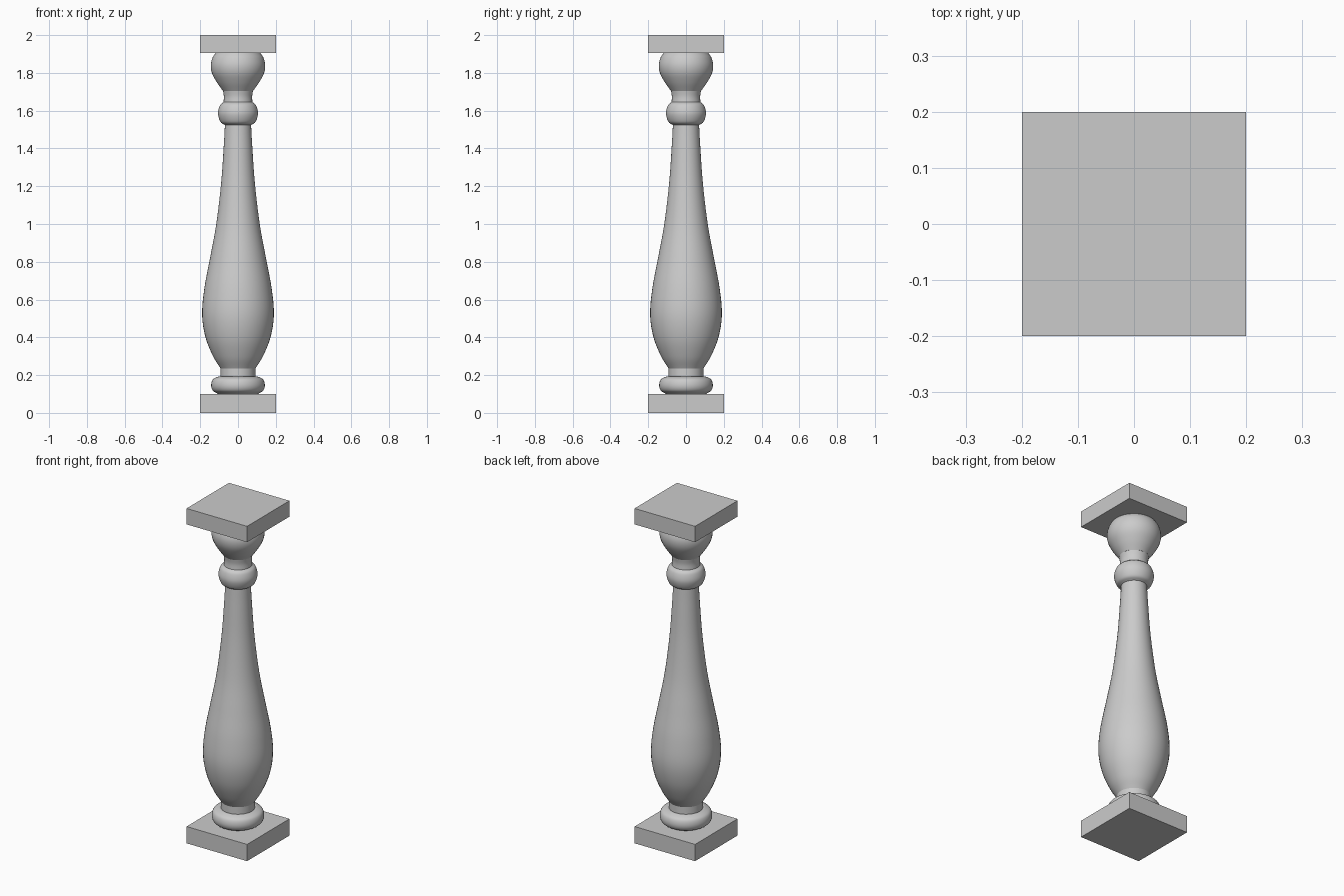
import bpy, bmesh, math
from mathutils import Vector

if "Cube" in bpy.data.objects:
    bpy.data.objects.remove(bpy.data.objects["Cube"], do_unlink=True)

SIDES = 48

stone = bpy.data.materials.new("grey_stone")
stone.use_nodes = True
stone.diffuse_color = (0.6, 0.6, 0.6, 1)
stone.node_tree.nodes["Principled BSDF"].inputs["Base Color"].default_value = stone.diffuse_color


def finish(name, bm):
    bmesh.ops.recalc_face_normals(bm, faces=bm.faces)
    mesh = bpy.data.meshes.new(name)
    bm.to_mesh(mesh)
    bm.free()
    mesh.materials.append(stone)
    obj = bpy.data.objects.new(name, mesh)
    bpy.context.collection.objects.link(obj)
    return obj


def slab(name, z0, z1, width):
    bm = bmesh.new()
    bmesh.ops.create_cube(bm, size=1)
    bmesh.ops.scale(bm, vec=(width, width, z1 - z0), verts=bm.verts)
    bmesh.ops.translate(bm, vec=(0, 0, (z0 + z1) / 2), verts=bm.verts)
    finish(name, bm)


def smooth_profile(points, steps=6):
    """Catmull-Rom curve through (radius, height) points."""
    p = [Vector(q) for q in points]
    p = [2 * p[0] - p[1]] + p + [2 * p[-1] - p[-2]]
    out = []
    for a, b, c, d in zip(p, p[1:], p[2:], p[3:]):
        for i in range(steps):
            t = i / steps
            out.append(b + 0.5 * t * (c - a + t * (2*a - 5*b + 4*c - d + t * (3*(b - c) + d - a))))
    return out + [p[-2]]


def turned(name, points, curved=True):
    """Lathe a profile about the vertical axis, with closed ends."""
    profile = smooth_profile(points) if curved else [Vector(q) for q in points]
    bm = bmesh.new()
    verts = [bm.verts.new((r, 0, z)) for r, z in profile]
    edges = [bm.edges.new(pair) for pair in zip(verts, verts[1:])]
    bmesh.ops.spin(bm, geom=verts + edges, cent=(0, 0, 0), axis=(0, 0, 1),
                   angle=math.tau, steps=SIDES)
    bmesh.ops.remove_doubles(bm, verts=bm.verts, dist=0.0001)
    bmesh.ops.holes_fill(bm, edges=[e for e in bm.edges if e.is_boundary], sides=0)
    obj = finish(name, bm)
    bpy.ops.object.select_all(action="DESELECT")
    bpy.context.view_layer.objects.active = obj
    obj.select_set(True)
    bpy.ops.object.shade_smooth_by_angle(angle=math.radians(35))


# Square plinth and cap
slab("base_plinth", 0, 0.1, 0.4)
slab("top_cap", 1.905, 2, 0.4)

# Turned mouldings and body, bottom to top
turned("base_ring", [(0.105, 0.1), (0.133, 0.118), (0.142, 0.146), (0.133, 0.177), (0.105, 0.192), (0.09, 0.193)])
turned("lower_neck", [(0.092, 0.18), (0.092, 0.236)], curved=False)
turned("vase_body", [(0.092, 0.235), (0.132, 0.3), (0.172, 0.4), (0.19, 0.52), (0.178, 0.66),
                     (0.148, 0.82), (0.115, 1.0), (0.089, 1.22), (0.075, 1.42), (0.069, 1.53)])
turned("upper_ring", [(0.069, 1.524), (0.093, 1.541), (0.106, 1.585), (0.096, 1.627), (0.077, 1.645)])
turned("upper_neck", [(0.077, 1.64), (0.075, 1.675), (0.08, 1.71)])
turned("capital_bulb", [(0.08, 1.705), (0.112, 1.75), (0.137, 1.797), (0.144, 1.84), (0.135, 1.88), (0.118, 1.906)])
